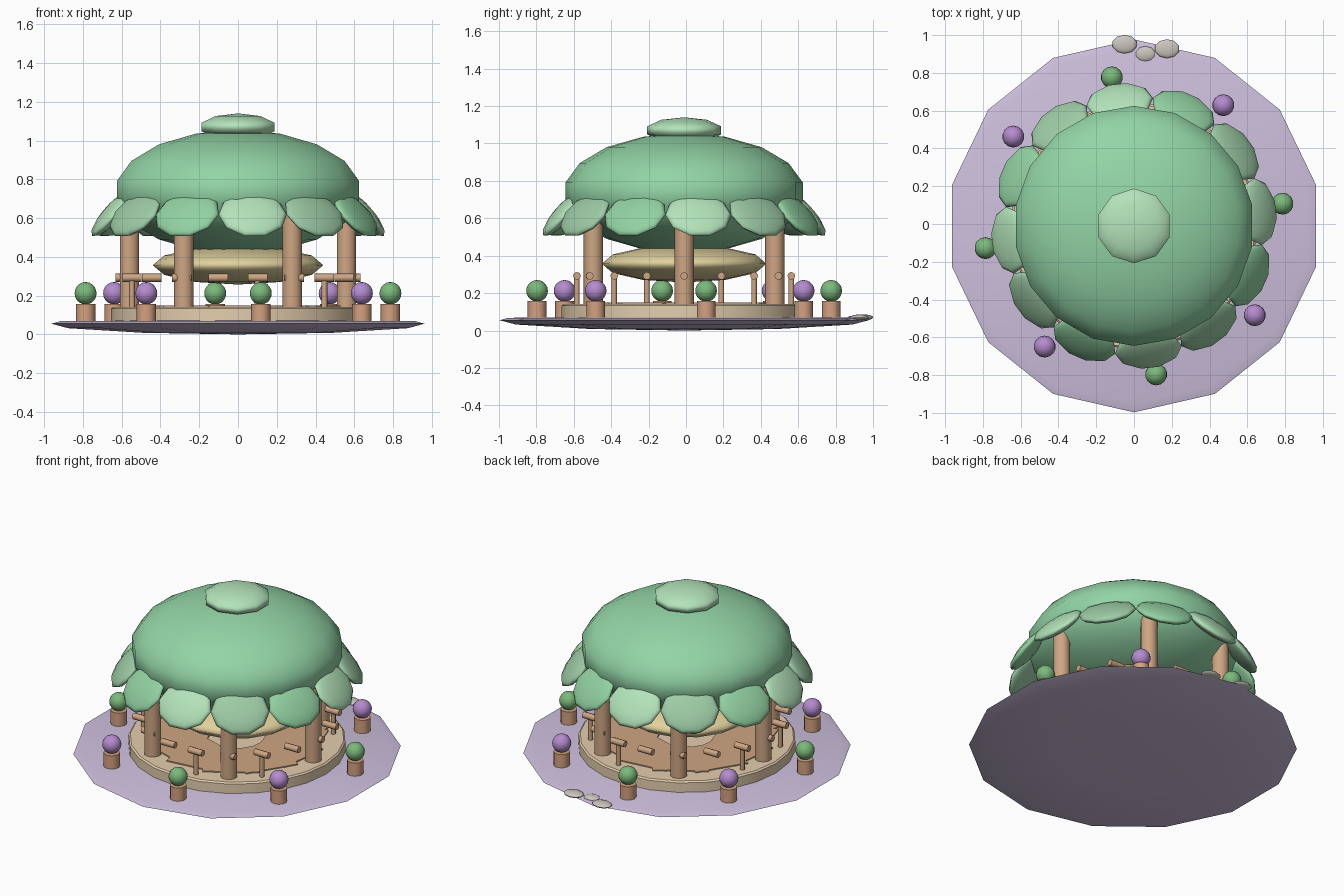
import bpy, math
from mathutils import Matrix, Vector

if "Cube" in bpy.data.objects:
    bpy.data.objects.remove(bpy.data.objects["Cube"])

CY = -0.01  # everything but the stones is centred here in y


def mat(name, r, g, b):
    m = bpy.data.materials.new(name)
    m.diffuse_color = (r, g, b, 1)
    m.use_nodes = True
    m.node_tree.nodes["Principled BSDF"].inputs["Base Color"].default_value = m.diffuse_color
    return m


LAVENDER = mat("lavender", 0.62, 0.53, 0.73)
SAND = mat("sand", 0.78, 0.62, 0.42)
WOOD = mat("wood", 0.62, 0.38, 0.23)
CLAY = mat("clay", 0.66, 0.36, 0.22)
CREAM = mat("cream", 0.75, 0.64, 0.34)
ROOF = mat("roof green", 0.29, 0.66, 0.38)
PETALS = [mat("petal light", 0.45, 0.77, 0.49), mat("petal sage", 0.34, 0.60, 0.38),
          mat("petal green", 0.29, 0.64, 0.36)]
LEAF = mat("leaf", 0.20, 0.48, 0.20)
BLOOM = mat("bloom", 0.46, 0.26, 0.62)
STONE = mat("stone", 0.60, 0.57, 0.52)


def lathe(name, profile, n, material, matrix=Matrix(), angle=40):
    """Revolve (radius, z) points, bottom to top; radius 0 gives a pole."""
    verts, rings, faces = [], [], []
    for r, z in profile:
        k = 1 if r == 0 else n
        rings.append([len(verts) + i % k for i in range(n)])
        for i in range(k):
            a = math.tau * i / n
            verts.append((-r * math.sin(a), r * math.cos(a), z))
    for lo, hi in zip(rings, rings[1:]):
        for i in range(n):
            j = (i + 1) % n
            faces.append(list(dict.fromkeys((lo[i], lo[j], hi[j], hi[i]))))
    if profile[0][0]:
        faces.append(rings[0][::-1])
    if profile[-1][0]:
        faces.append(rings[-1])
    me = bpy.data.meshes.new(name)
    me.from_pydata(verts, [], faces)
    me.materials.append(material)
    ob = bpy.data.objects.new(name, me)
    ob.matrix_world = matrix
    bpy.context.collection.objects.link(ob)
    bpy.context.view_layer.objects.active = ob
    bpy.ops.object.select_all(action='DESELECT')
    ob.select_set(True)
    bpy.ops.object.shade_smooth_by_angle(angle=math.radians(angle))
    return ob


def ball(name, n, rings, size, material, matrix):
    """Low-poly ellipsoid; size = half extents."""
    prof = [(0, -1)]
    for i in range(1, rings):
        t = math.pi * i / rings
        prof.append((math.sin(t), -math.cos(t)))
    prof.append((0, 1))
    return lathe(name, prof, n, material, matrix @ Matrix.Diagonal((*size, 1)), 70)


def rod(name, r, z0, z1, n, material, matrix):
    return lathe(name, [(r, z0), (r, z1)], n, material, matrix, 50)


def at(x, y, z=0):
    return Matrix.Translation((x, y + CY, z))


def ring_at(deg, r, z=0):
    a = math.radians(deg)
    return at(r * math.cos(a), r * math.sin(a), z)


# Ground disc and floor
lathe("ground_disc", [(0, 0), (0.5, 0.008), (0.90, 0.032), (0.987, 0.055), (0.94, 0.068), (0, 0.076)],
      14, LAVENDER, at(0, 0))
lathe("floor", [(0.655, 0.07), (0.655, 0.133), (0.645, 0.142)], 24, SAND, at(0, 0))

# Radial floor boards
for i in range(12):
    m = at(0, 0) @ Matrix.Rotation(math.radians(30 * i), 4, 'Z') @ Matrix.Translation((0.34, 0, 0.143))
    m = m @ Matrix.Diagonal((0.24, 0.018, 0.006, 1)) @ Matrix.Rotation(math.pi / 4, 4, 'Z')
    s = math.sqrt(2)
    lathe("floor_board", [(s, -1), (s, 1)], 4, WOOD, m)

# Columns
for i in range(6):
    rod("column", 0.052, 0.13, 0.64, 10, WOOD, ring_at(60 * i, 0.56))

# Railing pegs, every second one on a post
for i in range(18):
    p = ring_at(20 * i, 0.582, 0.292)
    rod("rail_bar", 0.021, -0.05, 0.05, 8, WOOD, p @ Matrix.Rotation(math.pi / 2, 4, 'Y'))
    if i % 2 == 0:
        rod("rail_post", 0.015, -0.155, 0, 8, WOOD, p)

# Hanging dish, roof and finial
ball("ceiling_dish", 16, 6, (0.44, 0.44, 0.10), CREAM, at(0, 0, 0.357))
ball("roof_dome", 18, 9, (0.645, 0.645, 0.32), ROOF, at(0, 0, 0.735))
ball("roof_cap", 10, 5, (0.208, 0.208, 0.07), PETALS[0], at(0, 0, 1.07))

# Drooping petals round the eaves
for i in range(12):
    deg = 6.6 + 30 * i
    m = (ring_at(deg, 0.66, 0.618) @ Matrix.Rotation(math.radians(deg), 4, 'Z')
         @ Matrix.Rotation(math.radians(50), 4, 'Y'))
    ball("petal", 10, 6, (0.15, 0.178, 0.042), PETALS[i % 3], m)

# Potted shrubs
for i in range(8):
    p = ring_at(8.5 + 45 * i, 0.795)
    rod("pot", 0.05, 0.06, 0.157, 12, CLAY, p)
    ball("shrub", 14, 10, (0.058,) * 3, BLOOM if i % 2 else LEAF, p @ Matrix.Translation((0, 0, 0.212)))

# Stepping stones at the back
for x, y, z, r in ((-0.05, 0.952, 0.07, 0.066), (0.06, 0.90, 0.064, 0.055), (0.175, 0.928, 0.07, 0.067)):
    ball("stone", 10, 6, (r, r * 0.75, 0.016), STONE, Matrix.Translation((x, y, z)))
